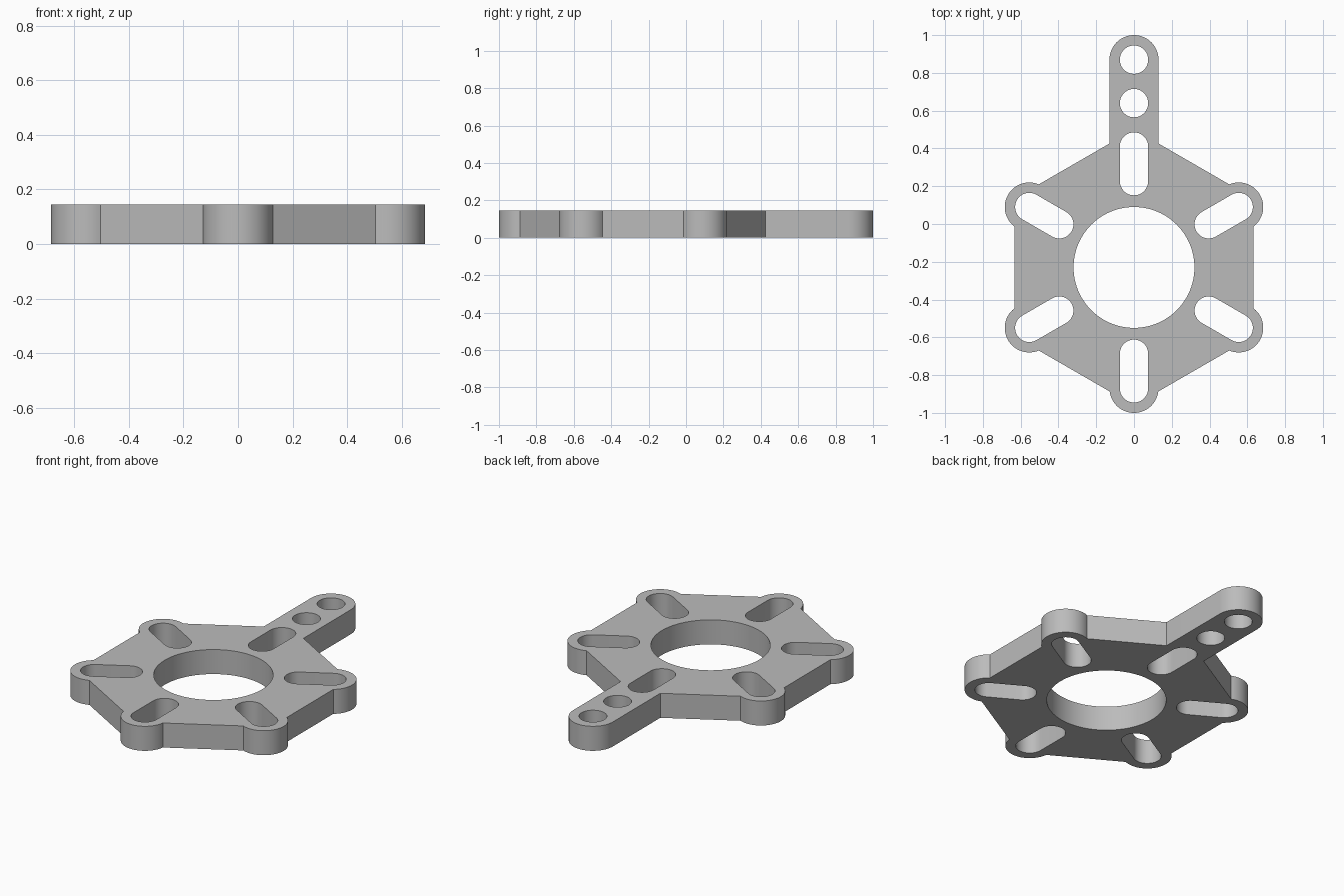
import bpy, bmesh
from math import sin, cos, tan, acos, radians, pi
from mathutils import Vector, Matrix

cube = bpy.data.objects.get("Cube")
if cube:
    bpy.data.objects.remove(cube, do_unlink=True)

THICK = 0.145
HUB = Vector((0, -0.23))      # centre of the hexagonal body
FLAT = 0.633                  # hub centre to hexagon side
LOBE_AT, LOBE_R = 0.64, 0.13  # rounded corner lobes
SLOT_IN, SLOT_R = 0.457, 0.075
ARM_AT, HOLE_STEP = 1.10, 0.23
BORE_R = 0.32


def arc(dist, radius, half, steps):
    """Arc about (dist, 0), from -half to +half."""
    return [Vector((dist + radius * cos(a), radius * sin(a)))
            for a in (half * (2 * i / steps - 1) for i in range(steps + 1))]


def turned(points, angle):
    """Turn points about the hub and move them into place."""
    rot = Matrix.Rotation(angle, 2)
    return [rot @ p + HUB for p in points]


def circle(dist, radius, steps):
    return arc(dist, radius, pi, steps)[:-1]


def slot():
    outer = arc(LOBE_AT, SLOT_R, pi / 2, 24)
    inner = [Vector((SLOT_IN + LOBE_AT - p.x, -p.y)) for p in outer]
    return outer + inner


# Outer outline: five lobes and one long arm, joined by the hexagon sides
tilt = radians(30)
lobe_half = tilt + acos((FLAT - LOBE_AT * cos(tilt)) / LOBE_R)
lobe = arc(LOBE_AT, LOBE_R, lobe_half, 28)
root = FLAT / cos(tilt) - LOBE_R * tan(tilt)
arm = ([Vector((root, -LOBE_R))] + arc(ARM_AT, LOBE_R, pi / 2, 28)
       + [Vector((root, LOBE_R))])
angles = [pi / 2 + k * pi / 3 for k in range(6)]
outline = []
for k, angle in enumerate(angles):
    outline += turned(lobe if k else arm, angle)

# Openings: central bore, six radial slots, two arm holes
loops = [outline, turned(circle(0, BORE_R, 96), 0)]
loops += [turned(slot(), angle) for angle in angles]
loops += [turned(circle(ARM_AT - k * HOLE_STEP, SLOT_R, 48), angles[0])
          for k in range(2)]

# Fill the profile and extrude it into a solid plate
bm = bmesh.new()
for loop in loops:
    verts = [bm.verts.new((p.x, p.y, 0)) for p in loop]
    for i, v in enumerate(verts):
        bm.edges.new((verts[i - 1], v))
bmesh.ops.triangle_fill(bm, edges=bm.edges[:], use_beauty=True,
                        use_dissolve=False, normal=(0, 0, 1))
extruded = bmesh.ops.extrude_face_region(bm, geom=bm.faces[:],
                                         use_keep_orig=True)
top = [g for g in extruded["geom"] if isinstance(g, bmesh.types.BMVert)]
bmesh.ops.translate(bm, verts=top, vec=(0, 0, THICK))
bmesh.ops.recalc_face_normals(bm, faces=bm.faces[:])

mesh = bpy.data.meshes.new("mounting_plate")
bm.to_mesh(mesh)
bm.free()
plate = bpy.data.objects.new("mounting_plate", mesh)
bpy.context.collection.objects.link(plate)

# Plain grey material
grey = bpy.data.materials.new("plain_grey")
grey.use_nodes = True
colour = (0.5, 0.5, 0.5, 1)
grey.diffuse_color = colour
grey.node_tree.nodes["Principled BSDF"].inputs["Base Color"].default_value = colour
mesh.materials.append(grey)

# Smooth curved walls, crisp edges
bpy.ops.object.select_all(action="DESELECT")
plate.select_set(True)
bpy.context.view_layer.objects.active = plate
bpy.ops.object.shade_smooth_by_angle(angle=radians(30))
